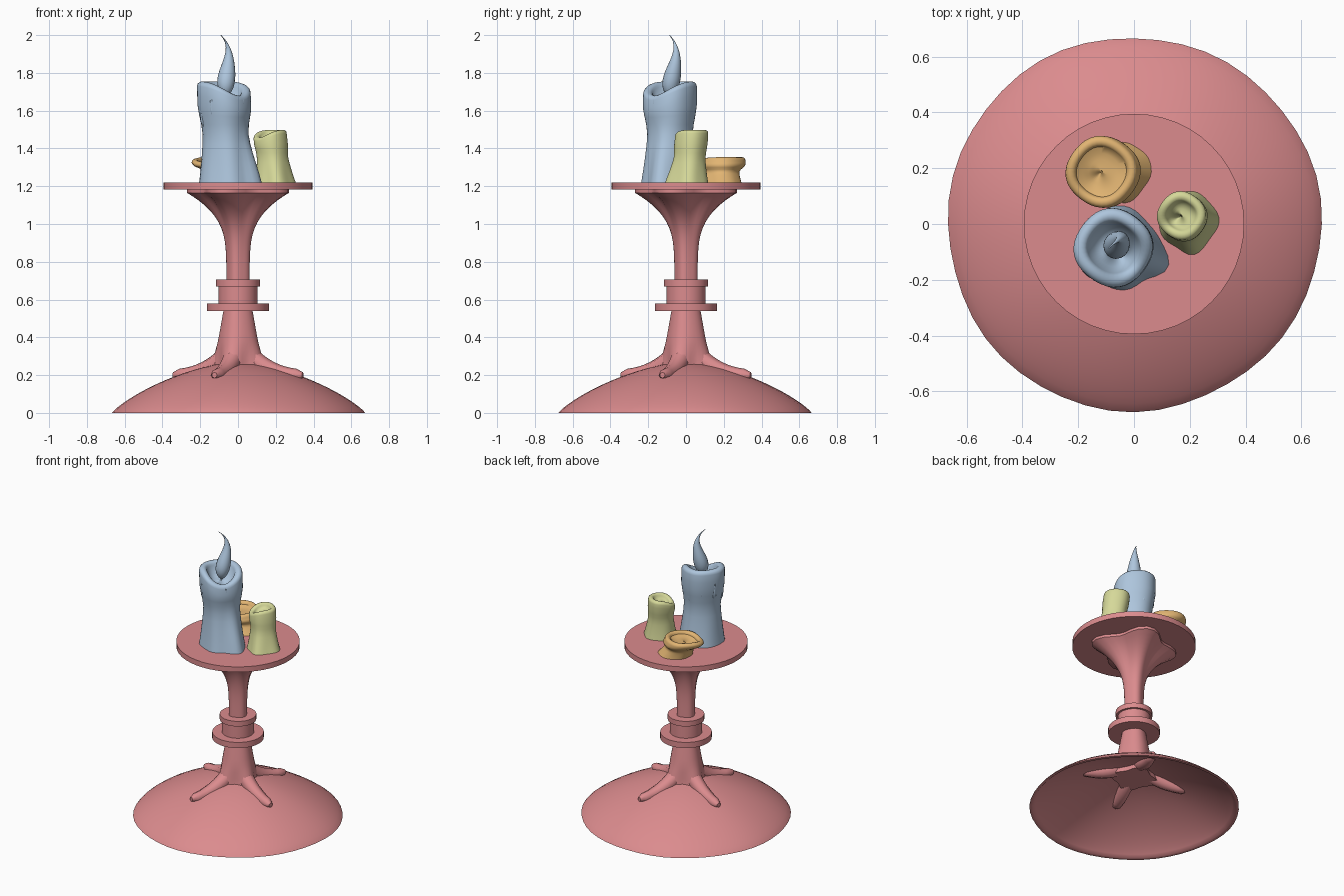
import bpy, bmesh
from math import sin, cos, pi, radians, exp, atan2

if "Cube" in bpy.data.objects:
    bpy.data.objects.remove(bpy.data.objects["Cube"], do_unlink=True)


def material(name, colour):
    mat = bpy.data.materials.new(name)
    mat.use_nodes = True
    mat.diffuse_color = (*colour, 1)
    mat.node_tree.nodes["Principled BSDF"].inputs["Base Color"].default_value = (*colour, 1)
    return mat


rose = material("dusty rose", (0.71, 0.26, 0.27))
blue = material("pale blue wax", (0.42, 0.56, 0.72))
green = material("pale green wax", (0.67, 0.69, 0.32))
amber = material("amber wax", (0.76, 0.46, 0.17))


def ramp(value, low, high):
    """Smooth step from zero at low to one at high."""
    t = max(0, min(1, (value - low) / (high - low)))
    return t * t * (3 - 2 * t)


def bump(angle, centre, width):
    """Rounded bump around one direction."""
    offset = atan2(sin(angle - centre), cos(angle - centre))
    return exp(-(offset / width) ** 2)


def steps(count):
    return [i / count for i in range(count + 1)]


def smooth(ob, degrees):
    bpy.ops.object.select_all(action="DESELECT")
    ob.select_set(True)
    bpy.context.view_layer.objects.active = ob
    bpy.ops.object.shade_smooth_by_angle(angle=radians(degrees))


def round_shape(angle, z):
    return 1, 0


def loft(name, mat, rings, segments, shape=round_shape, degrees=40):
    """Rings are (radius, z, x, y); shape gives a radius scale and a lift."""
    bm = bmesh.new()
    loops = []
    for radius, z, x, y in rings:
        loop = []
        for i in range(segments):
            angle = 2 * pi * i / segments
            scale, lift = shape(angle, z)
            reach = radius * scale
            loop.append(bm.verts.new((x + reach * cos(angle), y + reach * sin(angle), z + lift)))
        loops.append(loop)
    for lower, upper in zip(loops, loops[1:]):
        for i in range(segments):
            j = (i + 1) % segments
            bm.faces.new((lower[i], lower[j], upper[j], upper[i]))
    bm.faces.new(loops[0][::-1])
    bm.faces.new(loops[-1])
    bmesh.ops.recalc_face_normals(bm, faces=bm.faces)
    mesh = bpy.data.meshes.new(name)
    bm.to_mesh(mesh)
    bm.free()
    mesh.materials.append(mat)
    ob = bpy.data.objects.new(name, mesh)
    bpy.context.collection.objects.link(ob)
    smooth(ob, degrees)


def disc(name, radius, bottom, top):
    """Flat round slab."""
    loft(name, rose, [(radius, bottom, 0, 0), (radius, top, 0, 0)], 48)


def tube(name, mat, x, y, angle, path):
    """Tapered tube leaving (x, y) along angle; path gives (distance, z, radius)."""
    curve = bpy.data.curves.new(name, "CURVE")
    curve.dimensions = "3D"
    curve.bevel_depth = 1
    curve.bevel_resolution = 2
    curve.use_fill_caps = True
    spline = curve.splines.new("POLY")
    spline.points.add(len(path) - 1)
    for point, (distance, z, radius) in zip(spline.points, path):
        point.co = (x + distance * cos(angle), y + distance * sin(angle), z, 1)
        point.radius = radius
    curve.materials.append(mat)
    ob = bpy.data.objects.new(name, curve)
    bpy.context.collection.objects.link(ob)
    bpy.ops.object.select_all(action="DESELECT")
    ob.select_set(True)
    bpy.context.view_layer.objects.active = ob
    bpy.ops.object.convert(target="MESH")
    smooth(bpy.context.object, 45)


turn = radians(-20)      # shared by the roots and the flare lobes
plate_top = 1.22
dome_radius = 0.67
dome_height = 0.27

# Hollow domed foot, slightly uneven, with a rounded rim
dome_outer = []
for t in steps(16):
    reach = max(1 - t ** 1.5, 0.01)
    dome_outer.append((dome_radius * reach, dome_height * (1 - reach ** 1.6) ** 0.83, 0, 0))
dome_inner = [(radius * 0.985, max(z - 0.012, 0), x, y) for radius, z, x, y in reversed(dome_outer)]
loft("foot_dome", rose, dome_inner + dome_outer, 48,
     lambda angle, z: (1 + 0.006 * sin(3 * angle + 1) + 0.004 * sin(7 * angle), 0))

# Lower stem spreading downwards
loft("lower_stem", rose,
     [(0.075 + 0.06 * (1 - t), 0.21 + 0.34 * t, 0, 0) for t in steps(8)], 32,
     lambda angle, z: (1 + (0.03 + 0.12 * ramp(-z, -0.4, -0.25)) * cos(4 * (angle - turn)), 0))

# Roots hugging the foot, half sunk so they also show beneath it
root_path = [(0.02 + 0.345 * t, 0.2 + 0.14 * (1 - t) ** 2.5,
              0.06 - 0.03 * t - 0.015 * ramp(t, 0.9, 1)) for t in steps(10)]
for i in range(4):
    tube(f"root_{i + 1}", rose, 0, 0, turn + i * pi / 2, root_path)

# Collars and plate
disc("lower_collar", 0.165, 0.54, 0.58)
disc("collar_neck", 0.103, 0.56, 0.69)
disc("upper_collar", 0.117, 0.67, 0.706)
disc("plate", 0.395, 1.183, plate_top)

# Upper stem opening into a four-lobed flare
loft("upper_stem", rose,
     [(0.06 + 0.18 * min(t / 0.96, 1) ** 4, 0.69 + 0.495 * t, 0, 0) for t in steps(25)], 32,
     lambda angle, z: (1 + (0.06 + 0.12 * ramp(z, 0.9, 1.15)) * cos(4 * (angle - turn)), 0))


def candle(name, mat, height, foot, rim, radii, lip, bowl, spill, dip):
    """Waisted wax body with a rounded lip and a hollow; spill and dip are (amount, direction)."""
    foot_radius, waist, rim_radius = radii
    top = plate_top + height
    rings = []
    for t in steps(10):
        radius = waist + (foot_radius - waist) * (1 - t) ** 2
        radius += (rim_radius - waist) * ramp(t, 0.45, 0.85)
        x, y = [a + (b - a) * t for a, b in zip(foot, rim)]
        rings.append((radius, plate_top + height * t, x, y))
    for t in steps(6)[1:]:
        rings.append((rim_radius - lip + lip * cos(pi * t), top + lip * sin(pi * t), *rim))
    for t in steps(4)[1:]:
        reach = max(1 - t, 0.05)
        rings.append(((rim_radius - 2 * lip) * reach, top - bowl * (1 - reach ** 4), *rim))

    def wax(angle, z):
        level = (z - plate_top) / height
        low = 1 - ramp(level, 0, 0.7)
        scale = 1 + 0.03 * low * cos(5 * angle) + 0.025 * sin(4 * angle + 1)
        scale += spill[0] * low * bump(angle, spill[1], 0.35)
        return scale, -dip[0] * ramp(level, 0.6, 1) * bump(angle, dip[1], 1)

    loft(name, mat, rings, 40, wax, 50)


# Three candles: tall, medium, and a short melted one with an overhanging rim
tall_x, tall_y = -0.075, -0.085
candle("tall_candle", blue, 0.51, (-0.06, tall_y), (tall_x, tall_y), (0.147, 0.106, 0.139),
       0.025, 0.07, (0.35, -0.4), (0.075, -0.8))
candle("medium_candle", green, 0.26, (0.195, 0.01), (0.17, 0.03), (0.105, 0.073, 0.086),
       0.018, 0.02, (0.12, -1.5), (0.04, -2.5))
candle("short_candle", amber, 0.115, (-0.05, 0.185), (-0.117, 0.187), (0.106, 0.088, 0.126),
       0.019, 0.015, (0.1, 0.6), (0.025, -2.2))

# Wax drips below the tall rim
drips = 9
for i in range(drips):
    end = 1.54 + 0.03 * sin(2.3 * i)
    path = [(0.112 + 0.02 * t, end + (1.66 - end) * t, 0.006 + 0.008 * sin(pi * t ** 0.5))
            for t in steps(5)]
    tube(f"wax_drip_{i + 1}", blue, tall_x, tall_y, 2 * pi * i / drips, path)

# Teardrop flame with a curling tip
flame = []
for t in steps(20):
    radius = 0.002 + 0.045 * max(sin(pi * t ** 0.55), 0) ** 1.5
    curl = 0.25 * t ** 3 * (0.9 - t)
    flame.append((radius, 1.67 + 0.33 * t, curl - 0.066, curl - 0.087 + 0.025 * t))
loft("flame", blue, flame, 16, degrees=60)
